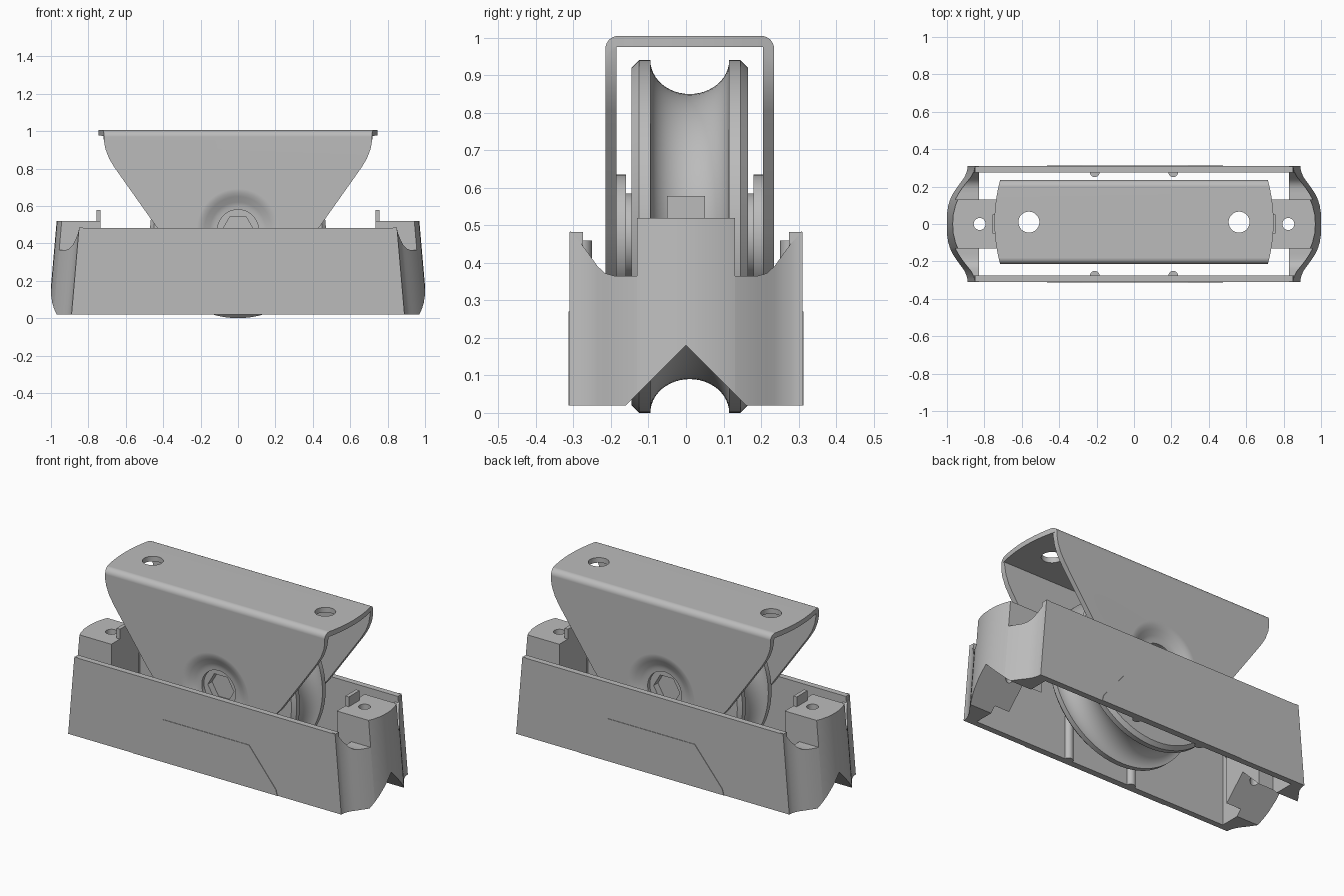
import bpy, bmesh, math
from mathutils import Vector

cube = bpy.data.objects.get("Cube")
if cube:
    bpy.data.objects.remove(cube, do_unlink=True)

grey = bpy.data.materials.new("plain grey")
grey.use_nodes = True
grey.diffuse_color = (0.5, 0.5, 0.5, 1)
grey.node_tree.nodes["Principled BSDF"].inputs["Base Color"].default_value = (0.5, 0.5, 0.5, 1)

MID, AXLE = 0.01, 0.47      # y of the bracket centre, z of the wheel axis
FLOOR, LEAN = 0.02, 0.087   # housing underside, inward lean of its ends


def finish(name, bm):
    bmesh.ops.remove_doubles(bm, verts=bm.verts, dist=1e-5)
    bmesh.ops.recalc_face_normals(bm, faces=bm.faces)
    mesh = bpy.data.meshes.new(name)
    bm.to_mesh(mesh)
    bm.free()
    mesh.materials.append(grey)
    ob = bpy.data.objects.new(name, mesh)
    bpy.context.collection.objects.link(ob)
    return ob


def activate(ob):
    bpy.ops.object.select_all(action='DESELECT')
    ob.select_set(True)
    bpy.context.view_layer.objects.active = ob


def prism(name, pts, axis, lo, hi):
    place = {'x': lambda u, v, d: (d, u, v),
             'y': lambda u, v, d: (u, d, v),
             'z': lambda u, v, d: (u, v, d)}[axis]
    bm = bmesh.new()
    a = [bm.verts.new(place(u, v, lo)) for u, v in pts]
    b = [bm.verts.new(place(u, v, hi)) for u, v in pts]
    bm.faces.new(a)
    bm.faces.new(b)
    for i in range(len(pts)):
        j = (i + 1) % len(pts)
        bm.faces.new((a[i], a[j], b[j], b[i]))
    return finish(name, bm)


def lathe(name, profile, steps=72):
    # closed (radius, y) profile turned about the axle
    centre = Vector((0, MID, AXLE))
    bm = bmesh.new()
    vs = [bm.verts.new(centre + Vector((r, y, 0))) for r, y in profile]
    es = [bm.edges.new((vs[i], vs[(i + 1) % len(vs)])) for i in range(len(vs))
          if profile[i][0] + profile[(i + 1) % len(vs)][0] > 0]
    bmesh.ops.spin(bm, geom=vs + es, cent=centre, axis=(0, 1, 0),
                   angle=2 * math.pi, steps=steps)
    return finish(name, bm)


def circle(u, v, r, n=40, start=0.0, sweep=2 * math.pi):
    return [(u + r * math.cos(start + sweep * i / n),
             v + r * math.sin(start + sweep * i / n)) for i in range(n)]


def boolean(ob, tool, operation):
    mod = ob.modifiers.new("cut", 'BOOLEAN')
    mod.operation, mod.solver, mod.object = operation, 'EXACT', tool
    activate(ob)
    bpy.ops.object.modifier_apply(modifier=mod.name)
    bpy.data.objects.remove(tool, do_unlink=True)


def smooth(ob, angle=30):
    activate(ob)
    bpy.ops.object.shade_smooth_by_angle(angle=math.radians(angle))
    mod = ob.modifiers.new("flat faces stay flat", 'WEIGHTED_NORMAL')
    mod.keep_sharp = True


# Grooved wheel with hubs and hexagonal sockets
groove = []
for i in range(25):
    t = math.pi * (i / 24 - 0.5)
    groove.append((0.47 - 0.09 * math.cos(t), 0.105 * math.sin(t)))
side = [(0.47, 0.135), (0.45, 0.155), (0.115, 0.155), (0.115, 0.17), (0, 0.17)]
wheel = lathe("wheel", [(r, -y) for r, y in reversed(side)] + groove + side, 96)
for s in (-1, 1):
    ends = sorted((MID + s * 0.13, MID + s * 0.2))
    boolean(wheel, prism("socket_cutter", circle(0, AXLE, 0.085, 6), 'y', *ends), 'DIFFERENCE')
smooth(wheel)

# Folded bracket: channel section trimmed to its side and plan outlines
W, T, TOP, R = 0.225, 0.03, 1.005, 0.035
corner = [(W - R + R * math.cos(a), TOP - R + R * math.sin(a))
          for a in [math.pi / 2 * i / 8 for i in range(9)]]
half = [(W - T, 0.2), (W, 0.2)] + corner
left = [(MID - y, z) for y, z in reversed(half)]
section = ([(MID + W - T, TOP - T)] + [(MID + y, z) for y, z in half]
           + left + [(MID - W + T, TOP - T)])
bracket = prism("bracket", section, 'x', -0.85, 0.85)
edge = [(0.1, 0.245), (0.2, 0.265), (0.29, 0.32), (0.43, 0.48), (0.66, 0.805),
        (0.69, 0.855), (0.709, 0.905), (0.717, 0.95), (0.72, 0.975), (0.75, 0.976), (0.75, 1.1)]
outline = edge + [(-x, z) for x, z in reversed(edge)]
boolean(bracket, prism("side_cutter", outline, 'y', -0.5, 0.5), 'INTERSECT')
rows = [0.25 * (i / 10 - 1) for i in range(21)]
bow = [(0.746 - 0.6 * y * y, MID + y) for y in rows]
plan = bow + [(-x, y) for x, y in reversed(bow)]
boolean(bracket, prism("plan_cutter", plan, 'z', 0, 1.3), 'INTERSECT')

# Screw holes and the pressed-in axle seats of the bracket
for s in (-1, 1):
    boolean(bracket, prism("hole_cutter", circle(s * 0.562, MID, 0.056), 'z', 0.9, 1.1), 'DIFFERENCE')
    boss = [(0, 0.17), (0.165, 0.17), (0.165, 0.21), (0, 0.21)]
    boolean(bracket, lathe("seat", [(r, s * y) for r, y in boss]), 'UNION')
    dish = [(0, 0.15), (0.11, 0.15), (0.11, 0.19), (0.13, 0.191), (0.15, 0.197),
            (0.18, 0.213), (0.2, 0.221), (0.225, 0.2255), (0.225, 0.3), (0, 0.3)]
    boolean(bracket, lathe("dish_cutter", [(r, s * y) for r, y in dish]), 'DIFFERENCE')
smooth(bracket, 25)

# Housing ends, lofted across y: (y, outer x at floor, top z, inner x)
wing = [(0.309, 0.89, 0.485, 0.83), (0.295, 0.891, 0.468, 0.83), (0.28, 0.894, 0.452, 0.83),
        (0.255, 0.904, 0.418, 0.83), (0.235, 0.917, 0.39, 0.83), (0.215, 0.932, 0.372, 0.83),
        (0.19, 0.95, 0.365, 0.83), (0.16, 0.97, 0.365, 0.83), (0.13, 0.986, 0.365, 0.83),
        (0.13, 0.986, 0.52, 0.735), (0.1, 0.998, 0.52, 0.735), (0.05, 1.01, 0.52, 0.735)]
stations = ([(-y, x, t, i) for y, x, t, i in wing] + [(0, 1.013, 0.52, 0.735)] + wing[::-1])


def housing_end(name, s):
    bm = bmesh.new()
    rings = []
    for y, x, top, inner in stations:
        low = max(FLOOR, 0.18 - abs(y))      # V notch underneath
        ring = [(inner, low), (x - LEAN * (low - FLOOR), low),
                (x - LEAN * (top - FLOOR), top), (inner, top)]
        rings.append([bm.verts.new((s * u, y, z)) for u, z in ring])
    for a, b in zip(rings, rings[1:]):
        for i in range(4):
            j = (i + 1) % 4
            bm.faces.new((a[i], a[j], b[j], b[i]))
    bm.faces.new(rings[0])
    bm.faces.new(rings[-1])
    ob = finish(name, bm)
    boolean(ob, prism("bolt_cutter", circle(s * 0.825, 0, 0.032), 'z', -0.1, 0.7), 'DIFFERENCE')
    smooth(ob)
    # Upright tab on the inner edge of the end
    xs = sorted((s * 0.735, s * 0.757))
    prism(name + "_tab", [(-0.05, 0.5), (0.05, 0.5), (0.05, 0.578), (-0.05, 0.578)], 'x', *xs)


housing_end("left_end", 1)
housing_end("right_end", -1)

# Long housing walls with a thin panel outside and two ribs inside
wall = [(-0.89, FLOOR), (0.89, FLOOR), (0.85, 0.482), (-0.85, 0.482)]
panel = [(-0.465, FLOOR), (0.475, FLOOR), (0.465, 0.055), (0.29, 0.27), (-0.275, 0.27), (-0.455, 0.055)]
for label, s in (("front", -1), ("back", 1)):
    prism(label + "_wall", wall, 'y', *sorted((s * 0.275, s * 0.31)))
    prism(label + "_panel", panel, 'y', *sorted((s * 0.306, s * 0.313)))
    for side_name, x in (("right", -0.21), ("left", 0.21)):
        rib = prism(f"{label}_{side_name}_rib", circle(x, s * 0.277, 0.026, 24), 'z', FLOOR, 0.46)
        smooth(rib)
